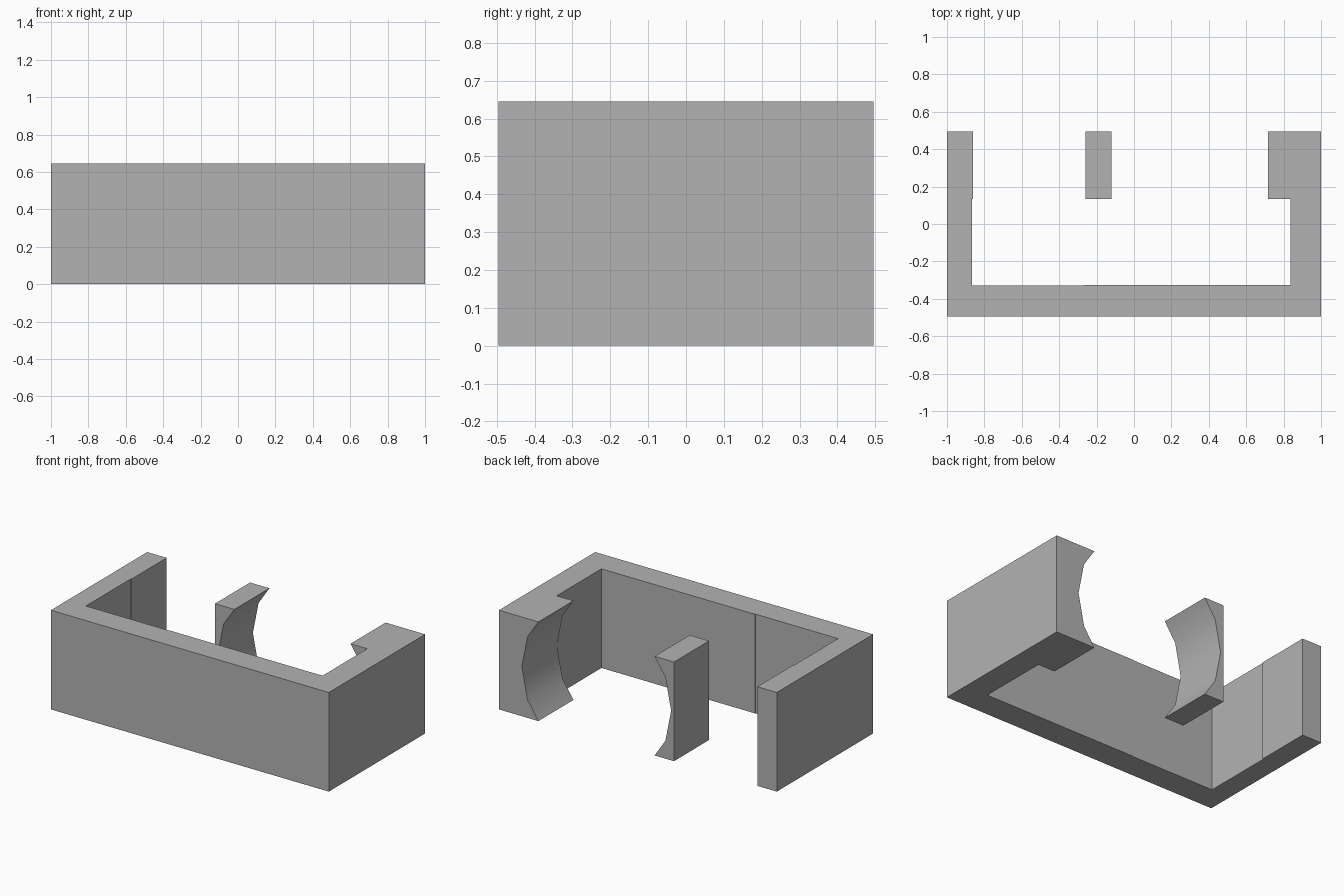
import bpy, bmesh
from math import radians

default = bpy.data.objects.get("Cube")
if default:
    bpy.data.objects.remove(default, do_unlink=True)

HEIGHT = 0.645
BACK = 0.495          # half depth
PAD_Y = 0.135         # where the grips begin
POST_L, POST_R = -0.26, -0.12
PAD_X = 0.715
GAP_MID = (POST_R + PAD_X) / 2
RADIUS = 0.537

grey = bpy.data.materials.new("plain grey")
grey.use_nodes = True
colour = (0.45, 0.45, 0.45, 1)
grey.diffuse_color = colour
grey.node_tree.nodes["Principled BSDF"].inputs["Base Color"].default_value = colour


def prism(name, outline):
    """Extrude a plan outline up to the full height."""
    bm = bmesh.new()
    face = bm.faces.new([bm.verts.new((x, y, 0)) for x, y in outline])
    top = bmesh.ops.extrude_face_region(bm, geom=[face])
    moved = [v for v in top["geom"] if isinstance(v, bmesh.types.BMVert)]
    bmesh.ops.translate(bm, verts=moved, vec=(0, 0, HEIGHT))
    bmesh.ops.recalc_face_normals(bm, faces=bm.faces)
    mesh = bpy.data.meshes.new(name)
    bm.to_mesh(mesh)
    bm.free()
    mesh.materials.append(grey)
    obj = bpy.data.objects.new(name, mesh)
    bpy.context.collection.objects.link(obj)
    return obj


# U-shaped frame with a thicker grip pad at one end and shallow inner steps
frame = prism("frame", [
    (-1, -BACK), (1, -BACK), (1, BACK), (PAD_X, BACK), (PAD_X, PAD_Y),
    (0.836, PAD_Y), (0.836, -0.325), (-0.27, -0.325), (-0.27, -0.328),
    (-0.865, -0.328), (-0.865, PAD_Y), (-0.86, PAD_Y), (-0.86, BACK), (-1, BACK)])

# Free-standing grip post
post = prism("grip_post", [
    (POST_L, PAD_Y), (POST_R, PAD_Y), (POST_R, BACK), (POST_L, BACK)])

# Sixteen-sided round cutter hollows the facing sides of pad and post
bpy.ops.mesh.primitive_cylinder_add(
    vertices=16, radius=RADIUS, depth=0.5,
    location=(GAP_MID, PAD_Y + 0.2, HEIGHT / 2), rotation=(radians(90), 0, 0))
cutter = bpy.context.object
cutter.name = "round_cutter"
cutter.hide_render = True
cutter.data.materials.append(grey)

for obj in (frame, post):
    bpy.ops.object.select_all(action="DESELECT")
    bpy.context.view_layer.objects.active = obj
    obj.select_set(True)
    hollow = obj.modifiers.new("hollow", "BOOLEAN")
    hollow.operation = "DIFFERENCE"
    hollow.solver = "EXACT"
    hollow.object = cutter
    bpy.ops.object.modifier_apply(modifier=hollow.name)
    bpy.ops.object.shade_smooth_by_angle(angle=radians(30))

bpy.data.objects.remove(cutter, do_unlink=True)
